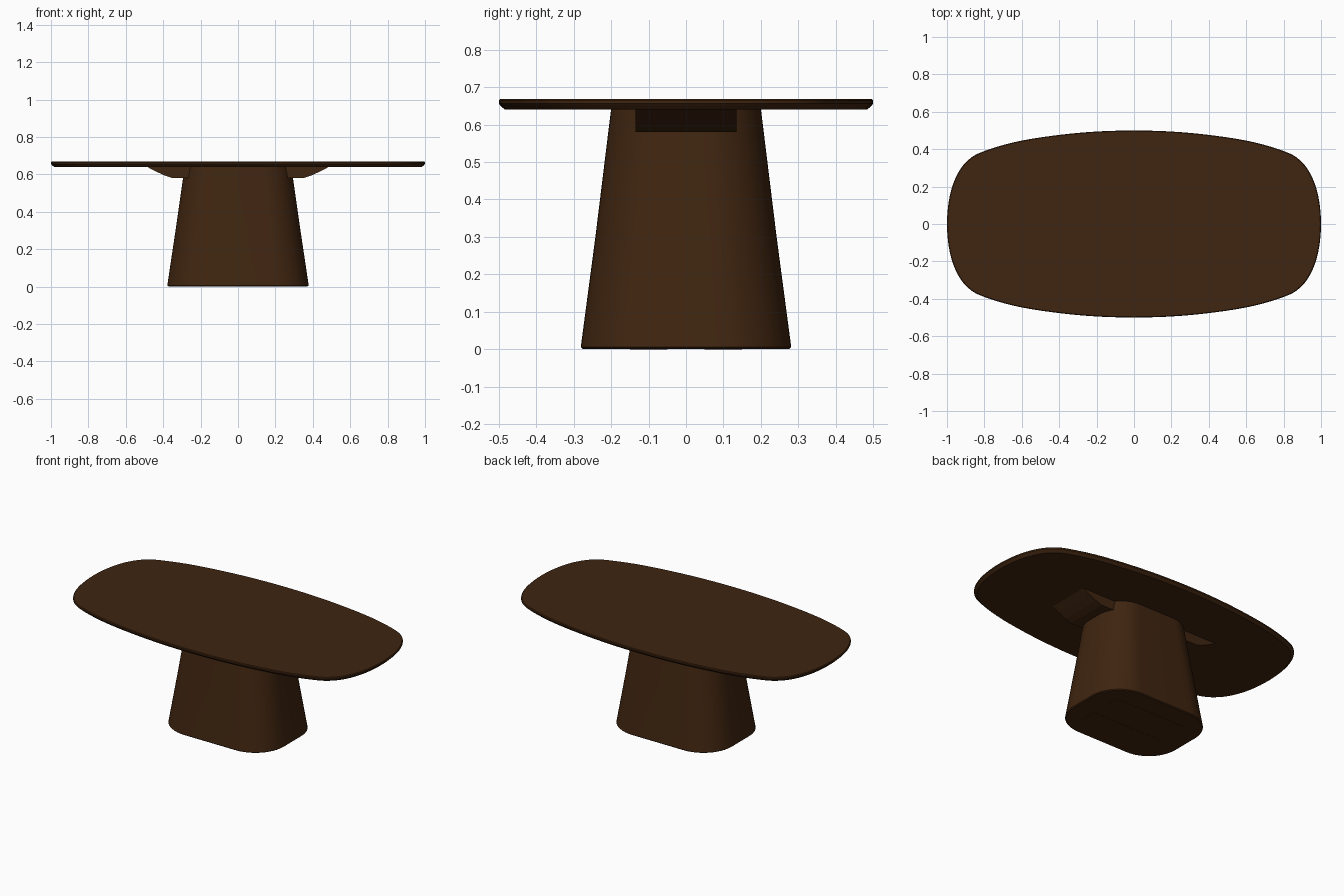
import bpy, bmesh, math
from mathutils import Vector

if "Cube" in bpy.data.objects:
    bpy.data.objects.remove(bpy.data.objects["Cube"])

wood = bpy.data.materials.new("dark_walnut")
wood.diffuse_color = (0.05, 0.018, 0.005, 1)
wood.use_nodes = True
wood.node_tree.nodes["Principled BSDF"].inputs["Base Color"].default_value = wood.diffuse_color


def loft(name, rings, smooth=True):
    """Skin a stack of equal-length rings and cap both ends."""
    bm = bmesh.new()
    vs = [[bm.verts.new(p) for p in ring] for ring in rings]
    n = len(vs[0])
    for a, b in zip(vs, vs[1:]):
        for i in range(n):
            j = (i + 1) % n
            bm.faces.new((a[i], a[j], b[j], b[i]))
    bm.faces.new(vs[0][::-1])
    bm.faces.new(vs[-1])
    bmesh.ops.recalc_face_normals(bm, faces=bm.faces)
    me = bpy.data.meshes.new(name)
    bm.to_mesh(me)
    bm.free()
    ob = bpy.data.objects.new(name, me)
    bpy.context.collection.objects.link(ob)
    me.materials.append(wood)
    if smooth:
        bpy.ops.object.select_all(action='DESELECT')
        ob.select_set(True)
        bpy.context.view_layer.objects.active = ob
        bpy.ops.object.shade_smooth_by_angle(angle=math.radians(28))
    return ob


def spline(pts, steps):
    """Closed Catmull-Rom curve through 2D points."""
    out, n = [], len(pts)
    for i in range(n):
        a, b, c, d = (Vector(pts[(i + k) % n]) for k in (-1, 0, 1, 2))
        for s in range(steps):
            t = s / steps
            out.append(0.5 * (2 * b + (c - a) * t + (2 * a - 5 * b + 4 * c - d) * t * t
                              + (3 * b - a - 3 * c + d) * t ** 3))
    return out


def round_rect(hx, hy, r, z, seg=12):
    pts = []
    for q, (sx, sy) in enumerate([(1, 1), (-1, 1), (-1, -1), (1, -1)]):
        for k in range(seg + 1):
            a = math.pi / 2 * (q + k / seg)
            pts.append((sx * (hx - r) + r * math.cos(a), sy * (hy - r) + r * math.sin(a), z))
    return pts


# tabletop: soft oblong outline with an undercut lower edge
quarter = [(1, 0), (0.985, 0.15), (0.945, 0.265), (0.885, 0.343), (0.8, 0.39),
           (0.6, 0.446), (0.3, 0.487)]
outline = (quarter + [(0, 0.5)] + [(-x, y) for x, y in quarter[::-1]]
           + [(-x, -y) for x, y in quarter[1:]] + [(0, -0.5)]
           + [(x, -y) for x, y in quarter[:0:-1]])
curve = spline(outline, 5)
top = []
for inset, z in [(0.016, 0.64), (0.004, 0.651), (0, 0.656), (0, 0.664), (0.004, 0.668)]:
    top.append([(p.x * (1 - inset), p.y * (1 - 2 * inset), z) for p in curve])
loft("tabletop", top)

# tapered pedestal
loft("pedestal", [round_rect(0.372, 0.276, 0.194, 0.001), round_rect(0.378, 0.281, 0.2, 0.006),
                  round_rect(0.334, 0.242, 0.18, 0.3), round_rect(0.285, 0.2, 0.16, 0.642)])

# support wings under the top
for s, side in ((-1, "left"), (1, "right")):
    prof = [(0.2, 0.642), (0.2, 0.58), (0.35, 0.58), (0.39, 0.593), (0.44, 0.616), (0.49, 0.642)]
    loft(side + "_support_wing", [[(s * x, y, z) for x, z in prof] for y in (-0.135, 0.135)], False)

# thin floor pads
for s, side in ((-1, "front"), (1, "back")):
    loft(side + "_floor_pad", [[(x, s * 0.1 + y, z) for x, y in
                               ((-0.25, -0.05), (0.25, -0.05), (0.25, 0.05), (-0.25, 0.05))]
                              for z in (0, 0.004)], False)
